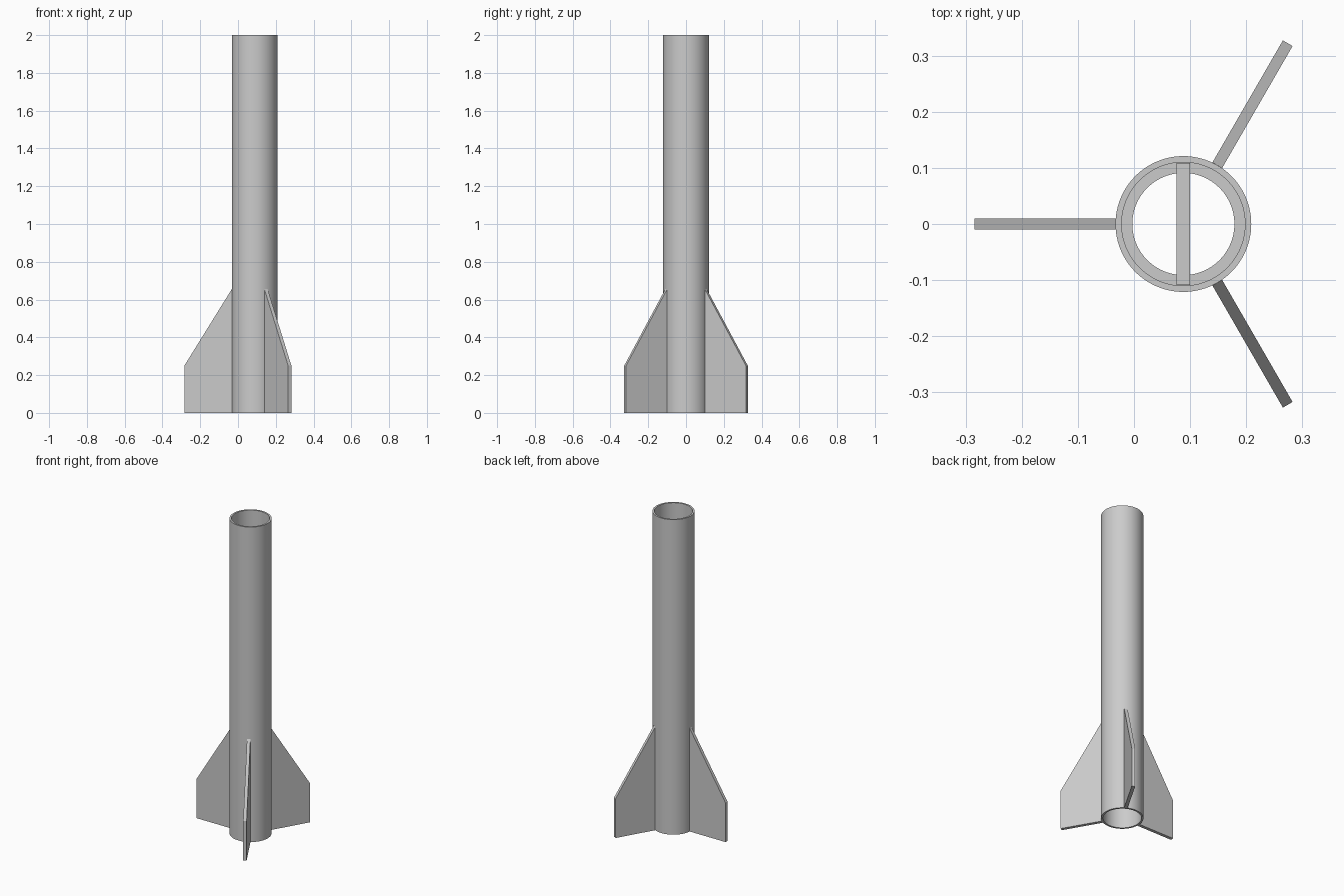
import bpy, bmesh
from math import pi, radians
from mathutils import Matrix, Vector

old = bpy.data.objects.get("Cube")
if old:
    bpy.data.objects.remove(old, do_unlink=True)

AXIS_X = 0.088
TUBE_R = 0.121
BORE_R = 0.11

grey = bpy.data.materials.new("plain_grey")
grey.use_nodes = True
colour = (0.6, 0.6, 0.6, 1)
grey.diffuse_color = colour
grey.node_tree.nodes["Principled BSDF"].inputs["Base Color"].default_value = colour


def finish(name, bm, smooth=False):
    bmesh.ops.recalc_face_normals(bm, faces=bm.faces)
    mesh = bpy.data.meshes.new(name)
    bm.to_mesh(mesh)
    bm.free()
    mesh.materials.append(grey)
    obj = bpy.data.objects.new(name, mesh)
    obj.location.x = AXIS_X
    bpy.context.collection.objects.link(obj)
    if smooth:
        bpy.ops.object.select_all(action="DESELECT")
        obj.select_set(True)
        bpy.context.view_layer.objects.active = obj
        bpy.ops.object.shade_smooth_by_angle(angle=radians(30))
    return obj


def hollow_cylinder(name, outer, inner, bottom, top, sides=96):
    """Spin a rectangular wall section round the vertical axis."""
    bm = bmesh.new()
    section = [(inner, bottom), (outer, bottom), (outer, top), (inner, top)]
    verts = [bm.verts.new((r, 0, z)) for r, z in section]
    edges = [bm.edges.new((verts[i], verts[i - 1])) for i in range(4)]
    bmesh.ops.spin(bm, geom=verts + edges, cent=(0, 0, 0), axis=(0, 0, 1),
                   angle=2 * pi, steps=sides, use_merge=True)
    bmesh.ops.remove_doubles(bm, verts=bm.verts, dist=0.0001)
    return finish(name, bm, smooth=True)


def fin(name, angle, thickness=0.02):
    """Extrude the swept fin outline, then turn it round the tube."""
    bm = bmesh.new()
    outline = [(0.118, 0), (0.372, 0), (0.372, 0.25), (TUBE_R, 0.655), (0.118, 0.655)]
    face = bm.faces.new([bm.verts.new((r, -thickness / 2, z)) for r, z in outline])
    grown = bmesh.ops.extrude_face_region(bm, geom=[face])["geom"]
    bmesh.ops.translate(bm, vec=Vector((0, thickness, 0)),
                        verts=[v for v in grown if isinstance(v, bmesh.types.BMVert)])
    bmesh.ops.rotate(bm, verts=bm.verts, cent=(0, 0, 0),
                     matrix=Matrix.Rotation(radians(angle), 3, "Z"))
    return finish(name, bm)


# Body and the retaining ring inside it
hollow_cylinder("body_tube", TUBE_R, BORE_R, 0, 2)
hollow_cylinder("inner_ring", BORE_R, 0.091, 0.5, 0.53)

# Crossbar over the ring
bar = bmesh.new()
bmesh.ops.create_cube(bar, size=1)
bmesh.ops.scale(bar, vec=(0.024, 0.218, 0.024), verts=bar.verts)
bmesh.ops.translate(bar, vec=(0, 0, 0.542), verts=bar.verts)
finish("crossbar", bar)

# Three evenly spaced fins
for name, angle in (("front_fin", -60), ("back_fin", 60), ("right_fin", 180)):
    fin(name, angle)
